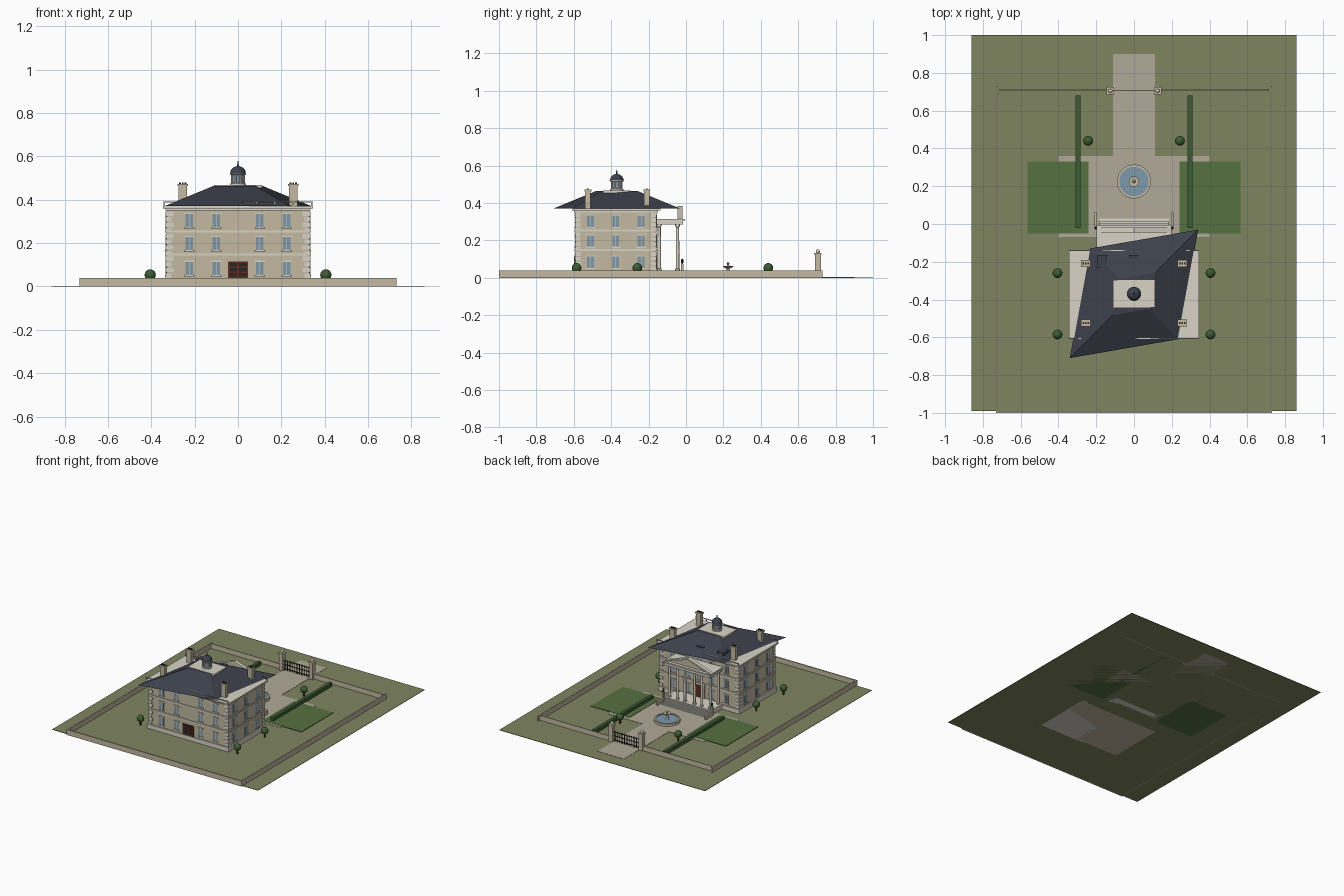
import bpy, bmesh, math
from mathutils import Matrix

if "Cube" in bpy.data.objects:
    bpy.data.objects.remove(bpy.data.objects["Cube"])

def mat(name, r, g, b):
    m = bpy.data.materials.new(name)
    m.diffuse_color = [(c / 255) ** 2.2 for c in (r, g, b)] + [1]
    m.use_nodes = True
    m.node_tree.nodes["Principled BSDF"].inputs["Base Color"].default_value = m.diffuse_color
    return m

GRASS = mat("grass", 126, 132, 96)
LAWN = mat("lawn", 86, 112, 66)
HEDGE = mat("hedge", 62, 92, 54)
PATH = mat("path", 176, 168, 152)
STONE = mat("stone", 194, 184, 160)
TRIM = mat("trim", 216, 211, 198)
SLATE = mat("slate", 62, 66, 76)
GLASS = mat("glass", 128, 150, 164)
WOOD = mat("wood", 96, 48, 34)
IRON = mat("iron", 42, 42, 44)
WATER = mat("water", 125, 152, 170)

def finish(name, bm, m, smooth=False):
    bmesh.ops.recalc_face_normals(bm, faces=bm.faces)
    me = bpy.data.meshes.new(name)
    bm.to_mesh(me)
    bm.free()
    for p in me.polygons:
        p.use_smooth = smooth
    me.materials.append(m)
    ob = bpy.data.objects.new(name, me)
    bpy.context.collection.objects.link(ob)
    return ob

def boxes(name, m, *ranges):
    """One object from boxes given as (x0, x1, y0, y1, z0, z1)."""
    bm = bmesh.new()
    for x0, x1, y0, y1, z0, z1 in ranges:
        M = Matrix.Translation(((x0 + x1) / 2, (y0 + y1) / 2, (z0 + z1) / 2)) @ Matrix.Diagonal((x1 - x0, y1 - y0, z1 - z0, 1))
        bmesh.ops.create_cube(bm, size=1, matrix=M)
    return finish(name, bm, m)

def cb(x, y, w, d, z0, z1):
    return (x - w / 2, x + w / 2, y - d / 2, y + d / 2, z0, z1)

def loft(name, m, rings):
    bm = bmesh.new()
    vs = [[bm.verts.new(p) for p in r] for r in rings]
    n = len(vs[0])
    for a, b in zip(vs, vs[1:]):
        for i in range(n):
            bm.faces.new((a[i], a[(i + 1) % n], b[(i + 1) % n], b[i]))
    bm.faces.new(vs[0])
    bm.faces.new(vs[-1])
    return finish(name, bm, m)

def lathe(name, m, x, y, prof, n=20):
    ob = loft(name, m, [[(x + r * math.cos(2 * math.pi * i / n), y + r * math.sin(2 * math.pi * i / n), z)
                         for i in range(n)] for r, z in prof])
    ob.data.shade_smooth()
    ob.data.set_sharp_from_angle(angle=math.radians(35))
    return ob

# grounds
boxes("ground", GRASS, (-.86, .86, -.99, 1, 0, .003))
boxes("forecourt", PATH, (-.4, .4, -.07, .36, 0, .005), (-.11, .11, .36, .9, 0, .005))
boxes("lawns", LAWN, (-.565, -.24, -.05, .33, 0, .007), (.24, .565, -.05, .33, 0, .007))
boxes("hedges", HEDGE, *[cb(s * .297, .33, .025, .7, 0, .03) for s in (-1, 1)])

# boundary wall and gate
boxes("boundary_wall", STONE, (-.73, .73, -1, -.99, 0, .04),
      *[cb(s * .726, -.135, .01, 1.73, 0, .04) for s in (-1, 1)],
      *[cb(s * .43, .71, .6, .006, 0, .04) for s in (-1, 1)])
for s in (-1, 1):
    boxes("gate_pier", STONE, cb(s * .125, .705, .032, .032, 0, .125), cb(s * .125, .705, .04, .04, .125, .133))
    lathe("gate_finial", TRIM, s * .125, .705,
          [(.006, .133)] + [(.011 * math.sin(a), .142 - .011 * math.cos(a)) for a in (.8, 1.3, 1.8, 2.4, 3)], 12)
boxes("gate_bars", IRON, *[cb(-.1 + .02 * i, .705, .004, .004, .005, .085) for i in range(11)],
      *[cb(0, .705, .22, .004, z, z + .005) for z in (.015, .045, .075)])

# house body, bands, quoins
X, Y0, Y1 = .33, -.59, -.16
CY = (Y0 + Y1) / 2
boxes("house_walls", STONE, (-X, X, Y0, Y1, 0, .36))
boxes("plinth", TRIM, (-X - .01, X + .01, Y0 - .01, Y1 + .01, 0, .035))
boxes("floor_bands", TRIM, *[cb(0, CY, 2 * X + .012, Y1 - Y0 + .012, z - .005, z + .005) for z in (.148, .254)])
boxes("cornice", TRIM, (-.335, .335, -.6, -.15, .35, .36), (-.345, .345, -.61, -.137, .36, .372))
boxes("roof_rails", TRIM, *[cb(0, y, .69, .005, .386, .391) for y in (-.607, -.14)],
      *[cb(-.34 + i * .085, y, .006, .005, .372, .386) for y in (-.607, -.14) for i in range(9)])
boxes("quoins", TRIM, *[cb(sx * (X - .01 - .004 * (i % 2)), y, .028 + .008 * (i % 2), .03, .04 + i * .026, .06 + i * .026)
                        for sx in (-1, 1) for y in (Y0 + .012, Y1 - .012) for i in range(12)])

# windows on four sides: pane, frame, sill
panes, frames = [], []
def window(u, z, side, w=.036, h=.06):
    for lst, dw, z0, z1, t in ((panes, 0, z, z + h, .006), (frames, .012, z - .006, z, .014),
                               (frames, .012, z + h, z + h + .006, .01), (frames, -w + .003, z, z + h, .008)):
        if side in "fb":
            lst.append(cb(u, Y1 if side == "b" else Y0, w + dw, t, z0, z1))
        else:
            lst.append(cb(X if side == "r" else -X, u, t, w + dw, z0, z1))
for z in (.053, .167, .273):
    for u in (-.225, -.1, .1, .225):
        window(u, z, "f")
        window(u, z, "b")
    for u in (-.51, -.375, -.24):
        window(u, z, "l")
        window(u, z, "r")
window(0, .167, "b")
window(0, .273, "b")
boxes("window_panes", GLASS, *panes)
boxes("window_frames", TRIM, *frames)

# doors
boxes("rear_door", WOOD, cb(0, Y0, .094, .012, .035, .115))
boxes("rear_door_panels", IRON, *[cb(x, Y0 - .006, .034, .003, z, z + .018) for x in (-.022, .022) for z in (.045, .068, .091)])
boxes("front_door", WOOD, cb(0, Y1, .07, .014, .04, .135))
boxes("front_door_frame", TRIM, *[cb(s * .04, Y1, .012, .018, .04, .14) for s in (-1, 1)], cb(0, Y1, .1, .02, .135, .146))

# portico
boxes("portico_floor_steps", TRIM, (-.195, .195, -.16, -.02, 0, .04),
      *[(-.185, .185, -.02, -.008 + .012 * i, 0, .032 - .008 * i) for i in range(4)])
for s in (-1, 1):
    boxes("step_cheek", STONE, cb(s * .203, .015, .014, .09, 0, .035), cb(s * .203, -.02, .014, .014, .035, .075))
    lathe("step_lamp", IRON, s * .203, -.02, [(.004, .075), (.007, .085), (.006, .098), (.001, .104)], 8)
cols = [(x, -.045) for x in (-.17, -.1, -.04, .04, .1, .17)] + [(x, -.143) for x in (-.17, .17)]
for x, y in cols:
    lathe("portico_column", TRIM, x, y, [(.013, .04), (.013, .048), (.009, .05), (.0095, .15), (.008, .27),
                                         (.013, .277), (.013, .285)], 12)
boxes("portico_entablature", TRIM, (-.19, .19, -.16, -.015, .285, .306), (-.198, .198, -.16, -.005, .306, .316))
loft("pediment", STONE, [[(-.18, y, .316), (.18, y, .316), (0, y, .375)] for y in (-.045, -.028)])
loft("pediment_rakes", TRIM, [[(-.198, y, .316), (-.17, y, .316), (0, y, .373), (.17, y, .316), (.198, y, .316), (0, y, .385)]
                              for y in (-.045, -.018)])

# skewed hipped roof with flat deck
RC = -.37
corners = [(.34, .34), (-.235, .24), (-.34, -.34), (.235, -.24)]
loft("roof", SLATE, [[(x * k, RC + y * k, z) for x, y in corners] for k, z in ((1, .37), (.33, .464))])
boxes("roof_deck", TRIM, cb(0, RC, .22, .145, .455, .468))

# dormers
for x in (-.17, 0, .17):
    boxes("dormer", SLATE, cb(x, -.2, .046, .06, .375, .412), cb(x, -.198, .054, .066, .412, .418))
    boxes("dormer_window", GLASS, cb(x, -.17, .03, .004, .382, .407))

# chimneys
for x in (-.255, .255):
    for y in (-.21, -.525):
        boxes("chimney", STONE, cb(x, y, .04, .028, .36, .463), cb(x, y, .05, .037, .463, .472))
        boxes("chimney_pots", IRON, *[cb(x + d, y, .008, .01, .472, .479) for d in (-.013, 0, .013)])

# cupola
lathe("cupola_drum", GLASS, 0, RC, [(.028, .468), (.028, .52)], 16)
lathe("cupola_base", TRIM, 0, RC, [(.036, .468), (.036, .475), (.03, .477)], 16)
for i in range(8):
    a = math.pi * (i + .5) / 4
    lathe("cupola_post", TRIM, .03 * math.cos(a), RC + .03 * math.sin(a), [(.004, .475), (.004, .517)], 6)
lathe("cupola_cornice", TRIM, 0, RC, [(.034, .514), (.038, .518), (.038, .522)], 24)
lathe("cupola_dome", SLATE, 0, RC, [(.036 * math.cos(a), .522 + .033 * math.sin(a)) for a in
                                    [i * math.pi / 14 for i in range(7)]] + [(.004, .556), (.003, .568), (.001, .58)], 24)

# fountain
FY = .225
lathe("fountain_basin", STONE, 0, FY, [(.09, .003), (.09, .024), (.078, .024), (.078, .014)], 32)
lathe("fountain_water", WATER, 0, FY, [(.078, .012), (.078, .019)], 32)
lathe("fountain_pedestal", STONE, 0, FY, [(.018, .01), (.009, .025), (.007, .048), (.028, .06), (.028, .064), (.008, .061),
                                          (.005, .072), (.009, .076), (.001, .085)], 20)

# clipped shrubs
for x, y in ((.405, -.26), (.405, -.585), (.243, .44)):
    for s in (-1, 1):
        lathe("shrub_trunk", WOOD, s * x, y, [(.006, 0), (.005, .035)], 8)
        bm = bmesh.new()
        bmesh.ops.create_icosphere(bm, subdivisions=3, radius=.026, matrix=Matrix.Translation((s * x, y, .053)))
        finish("shrub", bm, HEDGE, True)
